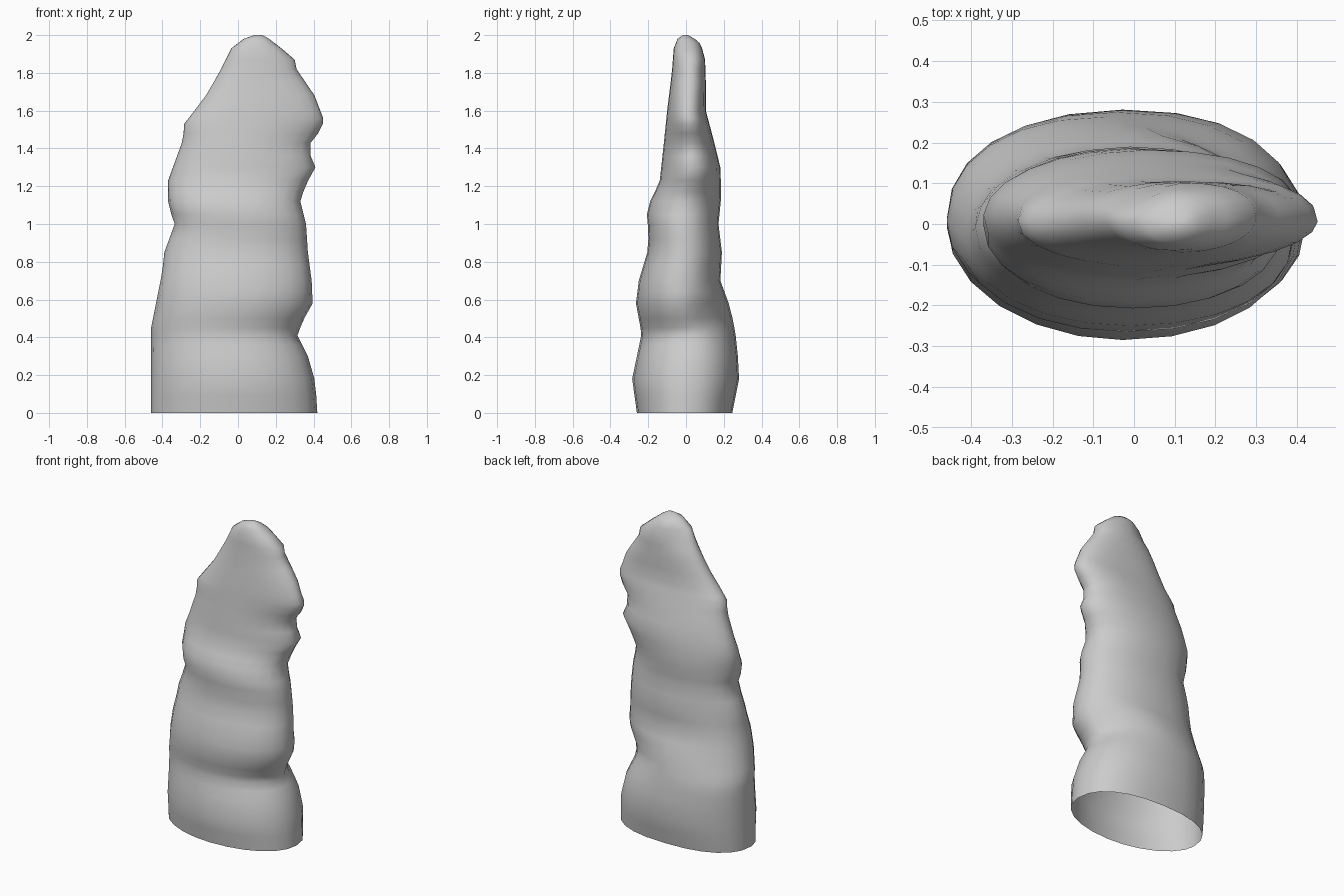
import bpy, bmesh, math

if "Cube" in bpy.data.objects:
    bpy.data.objects.remove(bpy.data.objects["Cube"])

# silhouette curves as (height, offset), read from front and side
LEFT = [(0, -.46), (.45, -.46), (.6, -.43), (.75, -.40), (.85, -.39), (1.0, -.335), (1.1, -.37),
        (1.23, -.37), (1.45, -.29), (1.53, -.285), (1.6, -.23), (1.68, -.17), (1.8, -.10),
        (1.93, -.035), (1.98, .03), (2.0, .085)]
RIGHT = [(0, .42), (.16, .41), (.3, .37), (.41, .315), (.48, .34), (.58, .395), (.7, .39),
         (.85, .37), (1.0, .36), (1.12, .33), (1.2, .355), (1.3, .41), (1.36, .385), (1.43, .385),
         (1.5, .44), (1.55, .455), (1.68, .405), (1.82, .31), (1.87, .30), (1.93, .23),
         (1.98, .165), (2.0, .13)]
FRONT = [(0, -.26), (.18, -.285), (.42, -.235), (.58, -.265), (.7, -.25), (.85, -.205), (.97, -.195),
         (1.03, -.21), (1.1, -.2), (1.22, -.14), (1.45, -.115), (1.6, -.10), (1.8, -.075),
         (1.93, -.065), (1.98, -.045), (2.0, -.015)]
BACK = [(0, .245), (.2, .285), (.42, .262), (.55, .237), (.7, .182), (.85, .19), (1.0, .172), (1.15, .187),
        (1.3, .182), (1.45, .145), (1.6, .105), (1.75, .105), (1.9, .10), (1.97, .065), (2.0, .01)]
# roundness of each quarter of the cross-section: below 1 is fuller, above 1 is leaner
BACK_RIGHT = [(0, .86), (.3, .9), (.5, 1.15), (.7, .95), (1.2, .95), (1.6, .8), (2, .85)]
BACK_LEFT = [(0, .85), (.8, .95), (2, .95)]
FRONT_LEFT = [(0, 1.04), (.6, .97), (2, .9)]
FRONT_RIGHT = [(0, .95), (1.1, .92), (1.5, 1.1), (2, .95)]


def at(curve, z):
    for (z0, v0), (z1, v1) in zip(curve, curve[1:]):
        if z <= z1:
            return v0 + (v1 - v0) * (z - z0) / (z1 - z0)
    return curve[-1][1]


def soft(curve, z):
    d = min(.14, z, 2 - z)
    return (at(curve, z - d) + at(curve, z) + at(curve, z + d)) / 3


def spow(v, p):
    return math.copysign(abs(v) ** p, v)


SEGMENTS = 24
levels = [0, .09, .18, .3, .36, .41, .45, .5, .58, .64, .7, .78, .85, .92, 1.0, 1.05, 1.12, 1.17,
          1.23, 1.3, 1.36, 1.43, 1.48, 1.53, 1.56, 1.6, 1.68, 1.75, 1.82, 1.87, 1.93, 1.96, 1.98, 2.0]

# lofted rings, open underneath and closed at the tip
bm = bmesh.new()
rings = []
for z in levels:
    xl, xr, yf, yb = (at(c, z) for c in (LEFT, RIGHT, FRONT, BACK))
    mid, cy = (xl + xr) / 2, (yf + yb) / 2
    waist = max(0, 1 - abs(z - .5) / .4)
    ring = []
    for i in range(SEGMENTS):
        a = 2 * math.pi * i / SEGMENTS
        c, s = math.cos(a), math.sin(a)
        if s > 0:
            p = at(BACK_RIGHT if c > 0 else BACK_LEFT, z)
        else:
            p = at(FRONT_RIGHT if c > 0 else FRONT_LEFT, z)
        # the right-hand waist climbs a little towards the back
        side = at(RIGHT, z - .1 * waist * max(0, s)) if c > 0 else xl
        # the back left is smoother than the creased front
        if c < 0 < s:
            side += (soft(LEFT, z) - side) * s
        depth = (yb if s > 0 else yf) - cy
        if c < 0 < s:
            depth += (soft(BACK, z) - yb) * -c
        ring.append(bm.verts.new((mid + abs(spow(c, p)) * (side - mid),
                                  cy + abs(spow(s, p)) * depth, z)))
    rings.append(ring)
for low, high in zip(rings, rings[1:]):
    for i in range(SEGMENTS):
        j = (i + 1) % SEGMENTS
        bm.faces.new((low[i], low[j], high[j], high[i]))
bm.faces.new(rings[-1])

mesh = bpy.data.meshes.new("rock_spire")
bm.to_mesh(mesh)
bm.free()
mesh.polygons.foreach_set("use_smooth", [True] * len(mesh.polygons))
spire = bpy.data.objects.new("rock_spire", mesh)
bpy.context.collection.objects.link(spire)
